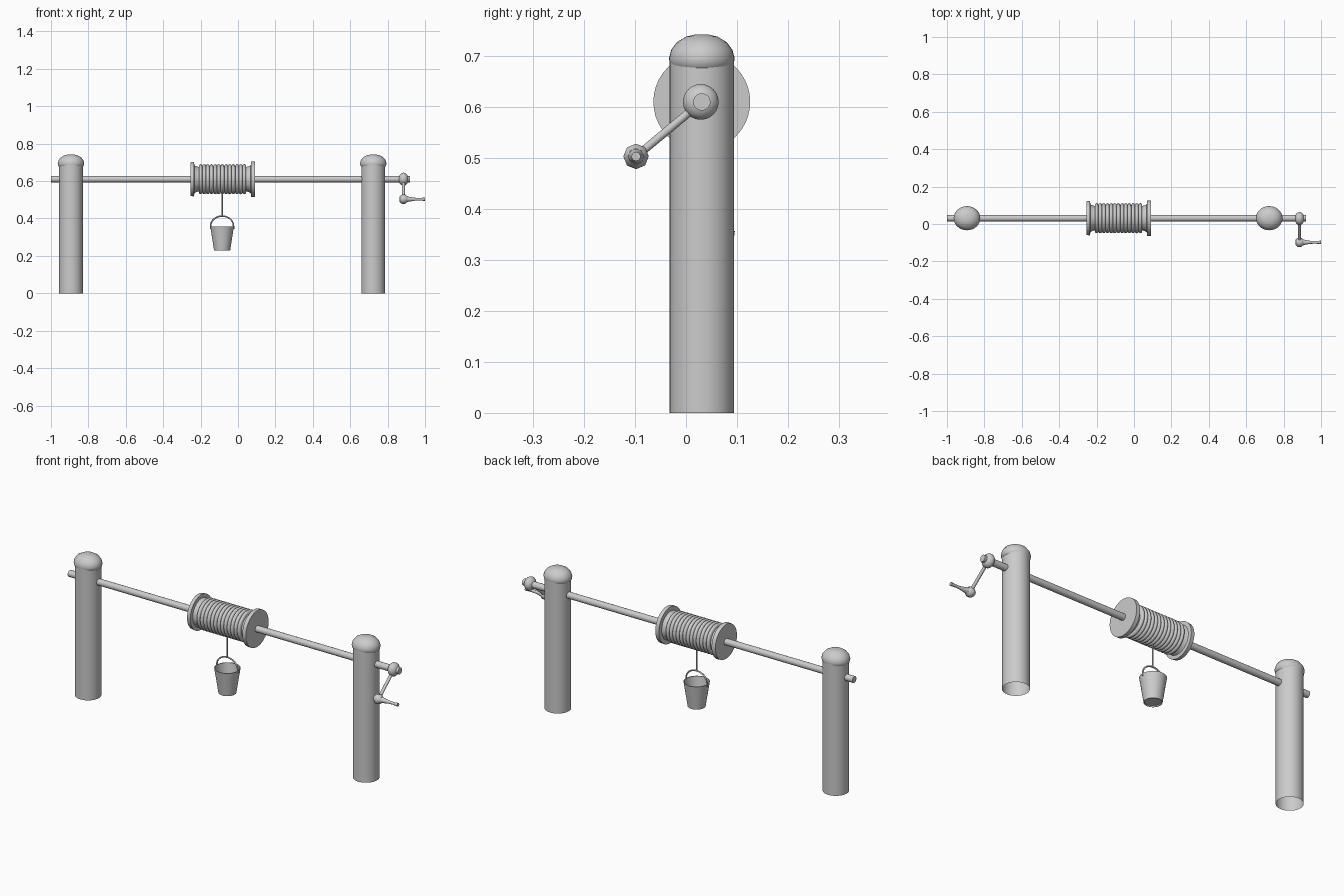
import bpy, bmesh, math
from mathutils import Vector, Matrix

if "Cube" in bpy.data.objects:
    bpy.data.objects.remove(bpy.data.objects["Cube"])

mat = bpy.data.materials.new("plain grey")
mat.diffuse_color = (0.6, 0.6, 0.6, 1)
mat.use_nodes = True
mat.node_tree.nodes["Principled BSDF"].inputs["Base Color"].default_value = mat.diffuse_color

YC, ZA = 0.031, 0.61      # axle line
BX = -0.085               # bucket and rope position


def lathe(name, profile, loc, axis=(0, 0, 1), seg=32, scale=(1, 1, 1), angle=40):
    """Spin (radius, height) points about an axis; radius 0 closes the end."""
    bm = bmesh.new()
    rings = []
    for r, h in profile:
        if r == 0:
            rings.append([bm.verts.new((0, 0, h))] * seg)
        else:
            rings.append([bm.verts.new((r * math.cos(2 * math.pi * i / seg),
                                        r * math.sin(2 * math.pi * i / seg), h))
                          for i in range(seg)])
    for a, b in zip(rings, rings[1:]):
        for i in range(seg):
            j = (i + 1) % seg
            quad = list(dict.fromkeys((a[i], a[j], b[j], b[i])))
            bm.faces.new(quad)
    bmesh.ops.recalc_face_normals(bm, faces=bm.faces)
    rot = Vector((0, 0, 1)).rotation_difference(Vector(axis)).to_matrix().to_4x4()
    bm.transform(Matrix.Translation(loc) @ Matrix.Diagonal((*scale, 1)) @ rot)
    me = bpy.data.meshes.new(name)
    bm.to_mesh(me)
    bm.free()
    ob = bpy.data.objects.new(name, me)
    bpy.context.collection.objects.link(ob)
    me.materials.append(mat)
    bpy.ops.object.select_all(action='DESELECT')
    ob.select_set(True)
    bpy.context.view_layer.objects.active = ob
    bpy.ops.object.shade_smooth_by_angle(angle=math.radians(angle))
    return ob


def rod(name, a, b, r, seg=16):
    a, b = Vector(a), Vector(b)
    d = b - a
    return lathe(name, [(0, 0), (r, 0), (r, d.length), (0, d.length)], a, d.normalized(), seg)


X = (1, 0, 0)

# Posts with rounded caps
for side, x in (("left", -0.893), ("right", 0.723)):
    lathe(side + "_post", [(0.0635, 0), (0.0635, 0.69)], (x, YC, 0))
    lathe(side + "_post_cap", [(0.062, 0.675), (0.068, 0.682), (0.071, 0.695), (0.066, 0.712),
                               (0.054, 0.727), (0.034, 0.738), (0.015, 0.742), (0, 0.742)],
          (x, YC, 0), scale=(1, 0.91, 1))

# Axle
rod("axle", (-1, YC, ZA), (0.92, YC, ZA), 0.017, 20)

# Drum with end flanges
lathe("drum", [(0, -0.255), (0.09, -0.255), (0.092, -0.235), (0.074, -0.233), (0.07, -0.225),
               (0.062, -0.2), (0.062, 0.035), (0.07, 0.06), (0.074, 0.068),
               (0.095, 0.07), (0.095, 0.09), (0, 0.09)], (0, YC, ZA), X, 40)

# Rope wound on the drum
coils, x0, x1 = 13, -0.21, 0.044
pitch = (x1 - x0) / coils
wound = [(0.062, x0)]
for i in range(coils):
    for k in range(1, 6):
        t = math.pi * k / 6
        wound.append((0.070 + 0.0105 * math.sin(t), x0 + pitch * (i + 0.5 - 0.5 * math.cos(t))))
    wound.append((0.070, x0 + pitch * (i + 1)))
wound[-1] = (0.062, x1)
lathe("wound_rope", wound, (0, YC, ZA), X, 40, angle=60)

# Hanging rope
rod("hanging_rope", (BX, YC, 0.41), (BX, YC, 0.545), 0.0035, 8)

# Bucket: thin walled shell with a raised foot
lathe("bucket", [(0, 0.234), (0.039, 0.234), (0.04, 0.228), (0.043, 0.228), (0.063, 0.357),
                 (0.059, 0.357), (0.04, 0.24), (0, 0.24)], (BX, YC + 0.002, 0))

# Bucket bail handle
cu = bpy.data.curves.new("bucket_handle", 'CURVE')
cu.dimensions = '3D'
cu.bevel_depth = 0.004
cu.bevel_resolution = 2
cu.use_fill_caps = True
n = 20
sp = cu.splines.new('POLY')
sp.points.add(n + 2)
pts = [(BX + 0.061, 0.345)]
pts += [(BX + 0.061 * math.cos(math.pi * i / n), 0.36 + 0.053 * math.sin(math.pi * i / n))
        for i in range(n + 1)]
pts += [(BX - 0.061, 0.345)]
for p, (x, z) in zip(sp.points, pts):
    p.co = (x, YC + 0.002, z, 1)
sp.use_smooth = True
cu.materials.append(mat)
bpy.context.collection.objects.link(bpy.data.objects.new("bucket_handle", cu))

# Crank: hub, arm, knuckle and grip
CX, KY, KZ = 0.885, -0.098, 0.503
hub = [(0.035 * math.sin(math.pi * i / 10), -0.026 * math.cos(math.pi * i / 10)) for i in range(1, 10)]
lathe("crank_hub", [(0, -0.026)] + hub + [(0, 0.026)], (CX, YC - 0.002, ZA), X, 24)
rod("crank_arm", (CX, YC, ZA), (CX, KY, KZ), 0.008, 12)
lathe("crank_knuckle", [(0, -0.022), (0.016, -0.02), (0.025, -0.008), (0.025, 0.008),
                        (0.016, 0.02), (0, 0.022)], (CX, KY, KZ), X, 8)
lathe("crank_grip", [(0, 0.01), (0.017, 0.01), (0.012, 0.035), (0.008, 0.06), (0.007, 0.085),
                     (0.009, 0.115), (0, 0.115)], (CX, KY, KZ), X, 12)
